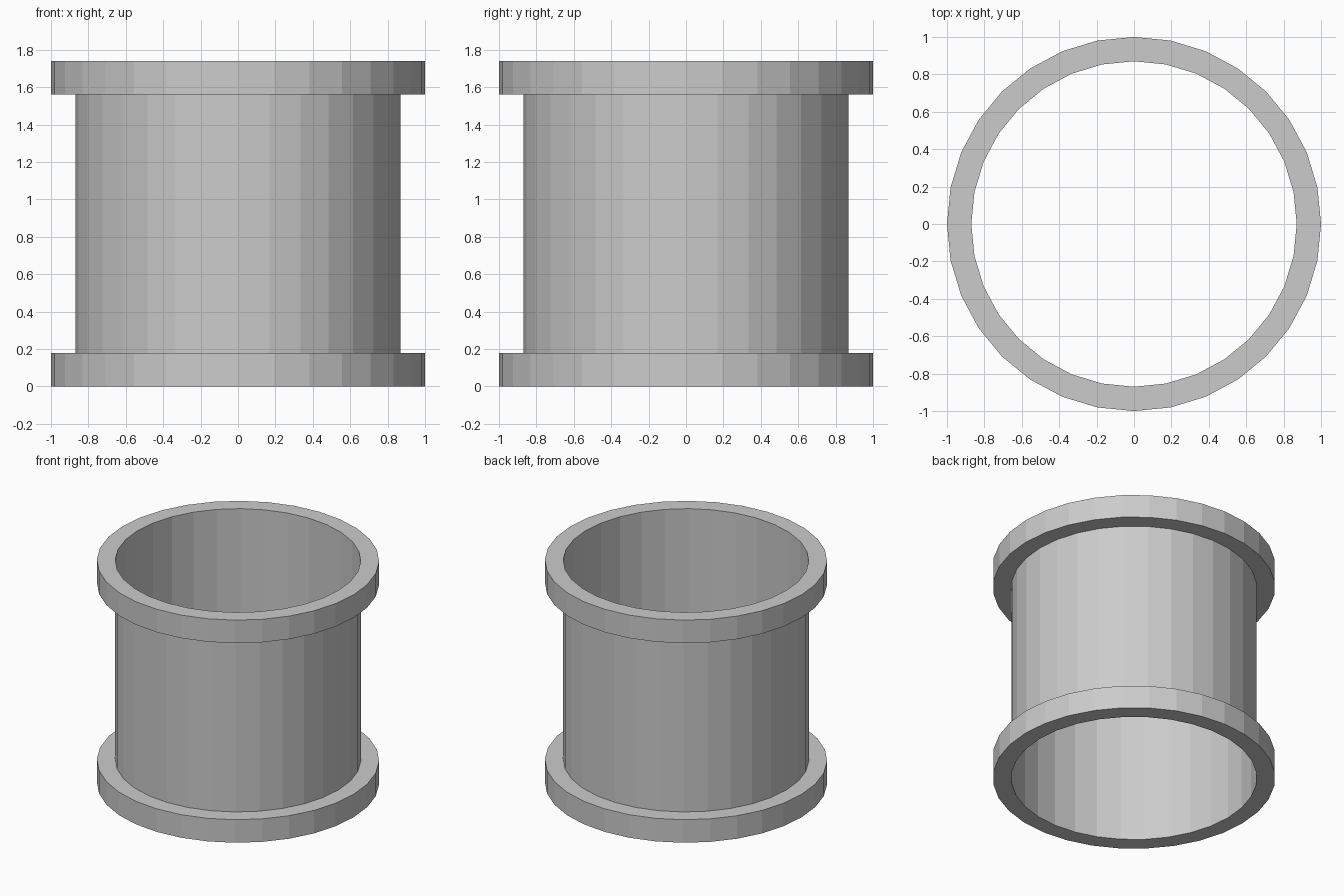
import bpy, bmesh
from math import cos, sin, tau

if "Cube" in bpy.data.objects:
    bpy.data.objects.remove(bpy.data.objects["Cube"])

SIDES = 32
R_OUT, R_TUBE = 1.0, 0.87
HEIGHT, RIM = 1.74, 0.18


def revolve(name, profile):
    """Spin an open (radius, z) profile around z, flat shaded."""
    bm = bmesh.new()
    rings = [[bm.verts.new((r * cos(tau * i / SIDES), r * sin(tau * i / SIDES), z))
              for i in range(SIDES)] for r, z in profile]
    for a, b in zip(rings, rings[1:]):
        for i in range(SIDES):
            j = (i + 1) % SIDES
            bm.faces.new((a[i], a[j], b[j], b[i]))
    mesh = bpy.data.meshes.new(name)
    bm.to_mesh(mesh)
    bm.free()
    obj = bpy.data.objects.new(name, mesh)
    bpy.context.collection.objects.link(obj)
    return obj


# Thin open tube, its inside also lines the flanges
revolve("tube_wall", [(R_TUBE, 0), (R_TUBE, HEIGHT)])

# Matching flanges at both ends
for name, z in (("bottom_flange", 0), ("top_flange", HEIGHT - RIM)):
    revolve(name, [(R_TUBE, z), (R_OUT, z), (R_OUT, z + RIM), (R_TUBE, z + RIM)])
